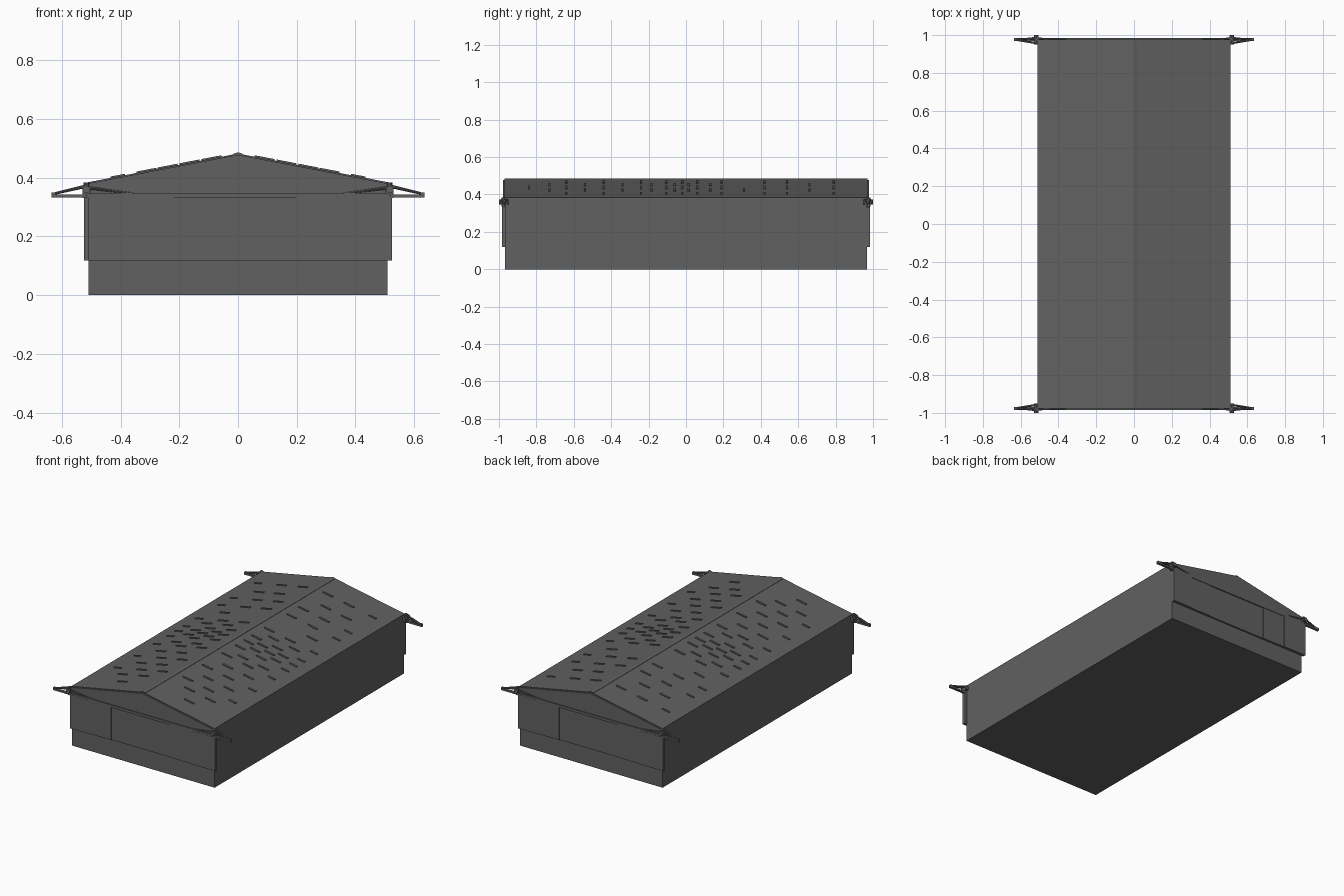
import bpy, bmesh, math
from mathutils import Vector

if "Cube" in bpy.data.objects:
    bpy.data.objects.remove(bpy.data.objects["Cube"])

metal = bpy.data.materials.new("dark grey metal")
metal.diffuse_color = (0.12, 0.12, 0.12, 1)
metal.use_nodes = True
metal.node_tree.nodes["Principled BSDF"].inputs["Base Color"].default_value = metal.diffuse_color

HW, HL, EAVE, RIDGE = 0.51, 0.97, 0.38, 0.478
SLOPE = math.atan2(RIDGE - EAVE, HW)


def finish(name, bm):
    bmesh.ops.recalc_face_normals(bm, faces=bm.faces)
    me = bpy.data.meshes.new(name)
    bm.to_mesh(me)
    bm.free()
    me.materials.append(metal)
    ob = bpy.data.objects.new(name, me)
    bpy.context.collection.objects.link(ob)
    return ob


def prism(bm, profile, y0, y1):
    """Extrude an x/z outline from y0 to y1."""
    a = [bm.verts.new((x, y0, z)) for x, z in profile]
    b = [bm.verts.new((x, y1, z)) for x, z in profile]
    bm.faces.new(a)
    bm.faces.new(b[::-1])
    n = len(a)
    for i in range(n):
        bm.faces.new((a[i], b[i], b[(i + 1) % n], a[(i + 1) % n]))


def box(bm, x0, x1, y0, y1, z0, z1):
    prism(bm, [(x0, z0), (x1, z0), (x1, z1), (x0, z1)], y0, y1)


def rod(bm, p, q, r0, r1, sides=8):
    p, q = Vector(p), Vector(q)
    d = q - p
    m = d.to_track_quat('Z', 'Y').to_matrix().to_4x4()
    m.translation = (p + q) / 2
    bmesh.ops.create_cone(bm, cap_ends=True, segments=sides, radius1=r0,
                          radius2=r1, depth=d.length, matrix=m)


# Hall body with gable
bm = bmesh.new()
prism(bm, [(-HW, 0), (HW, 0), (HW, EAVE), (0, RIDGE), (-HW, EAVE)], -HL + .003, HL - .003)
finish("hall_body", bm)

# Roof sheets, thin and following the slope
bm = bmesh.new()
for s in (-1, 1):
    prism(bm, [(s * HW, EAVE), (0, RIDGE), (0, RIDGE + .004), (s * (HW + .002), EAVE + .004)], -HL, HL)
finish("roof_sheets", bm)

# Ridge cap
bm = bmesh.new()
prism(bm, [(-.016, RIDGE - .001), (.016, RIDGE - .001), (.016, RIDGE + .003),
           (0, RIDGE + .008), (-.016, RIDGE + .003)], -HL, HL)
finish("ridge_cap", bm)

# Roof vents: rows alternate between three and two per slope
THREE, TWO = (.09, .24, .41), (.165, .312)
rows = [(y, THREE) for y in (.79, .54, .42, .19, .06, -.02, -.105, -.24, -.44, -.64)]
rows += [(y, TWO) for y in (.66, .13, .015, -.06, -.185, -.34, -.54, -.73)]
rows += [(.31, (.312,)), (-.84, (.24,))]
bm = bmesh.new()
for y, xs in rows:
    for x in xs:
        h = .025 if x > .4 else .034
        for s in (-1, 1):
            z = lambda u: EAVE + .003 + (HW - u) * math.tan(SLOPE)
            prism(bm, [(s * (x - h), z(x - h)), (s * (x + h), z(x + h)),
                       (s * (x + h), z(x + h) + .006), (s * (x - h), z(x - h) + .006)],
                  y - .006, y + .006)
finish("roof_vents", bm)

# Ends: sliding door leaves, gable plate, rail and corner outriggers
edges = [-.51, -.37, -.22, 0, .2, .36, .525]
depth = [.982, .978, .974, .974, .978, .982]
for e, end in ((-1, "front"), (1, "back")):
    bm = bmesh.new()
    for i, d in enumerate(depth):
        box(bm, -e * edges[i], -e * edges[i + 1], e * (HL - .005), e * (d + .003), .118, .335)
    finish(end + "_door_leaves", bm)

    bm = bmesh.new()
    prism(bm, [(-HW, .345), (HW, .345), (HW, EAVE), (0, RIDGE), (-HW, EAVE)],
          e * (HL - .005), e * (HL + .008))
    finish(end + "_gable_plate", bm)

    bm = bmesh.new()
    box(bm, -.53, .53, e * (HL - .005), e * .984, .33, .347)
    finish(end + "_door_rail", bm)

    bm = bmesh.new()
    for s in (-1, 1):
        # corner post with a round collar
        rod(bm, (s * .517, e * .978, .335), (s * .517, e * .978, .384), .009, .009)
        rod(bm, (s * .517, e * .95, .36), (s * .517, e * 1.0, .36), .013, .013, 10)
        box(bm, s * .503, s * .53, e * .955, e * .99, .345, .372)
        # tapering struts meeting at the outer tip
        for y in (.958, .985):
            rod(bm, (s * .517, e * y, .371), (s * .632, e * .975, .344), .006, .004)
        box(bm, s * .5, s * .635, e * .969, e * .984, .332, .343)
        box(bm, s * .622, s * .635, e * .968, e * .983, .332, .349)
        # braces running back along the gable
        rod(bm, (s * .517, e * .982, .366), (s * .36, e * .979, .346), .005, .003)
    finish(end + "_rail_outriggers", bm)
